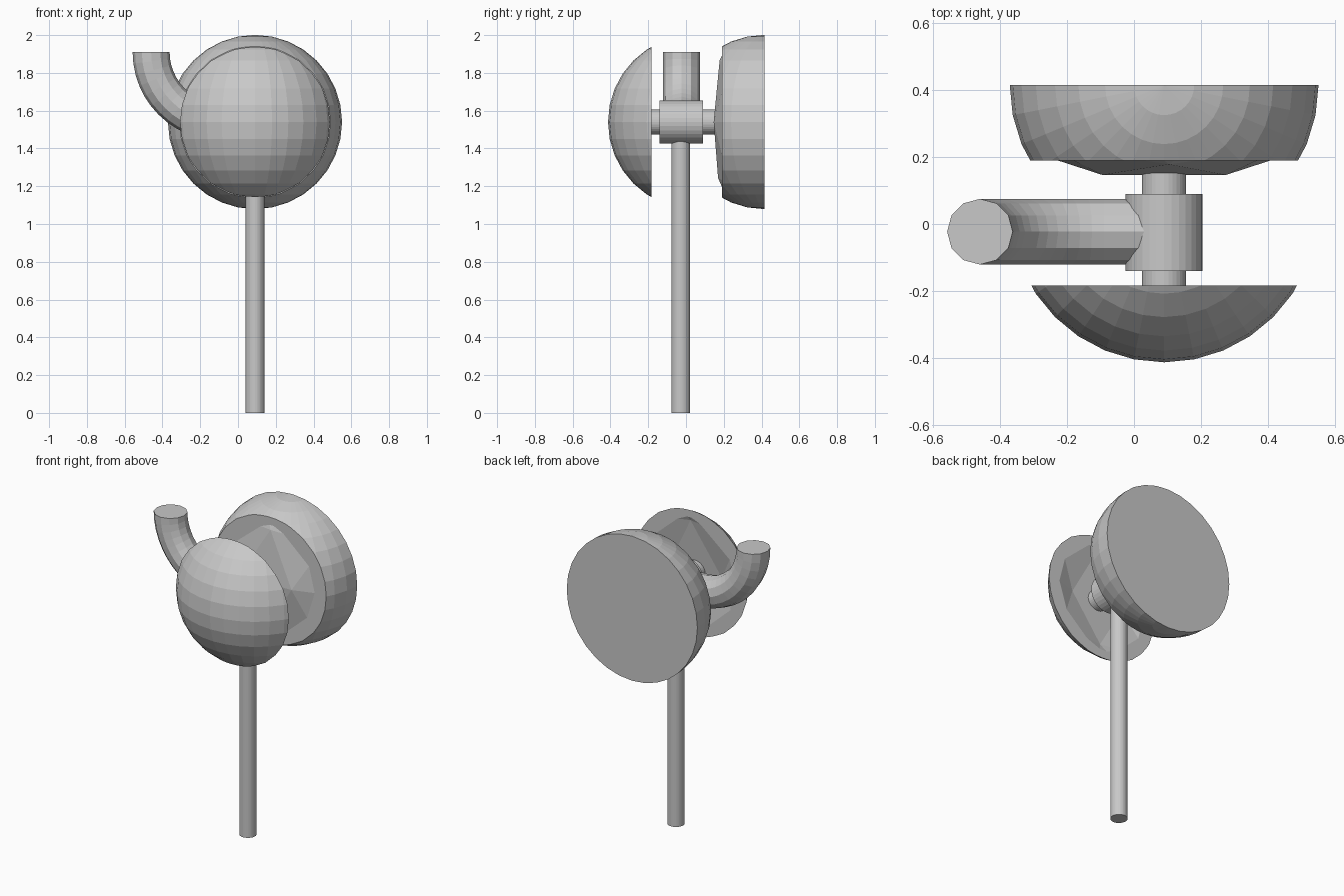
import bpy, bmesh, math
from mathutils import Matrix, Vector

if "Cube" in bpy.data.objects:
    bpy.data.objects.remove(bpy.data.objects["Cube"])

grey = bpy.data.materials.new("plain_grey")
grey.diffuse_color = (0.58, 0.58, 0.58, 1)
grey.use_nodes = True
grey.node_tree.nodes["Principled BSDF"].inputs["Base Color"].default_value = grey.diffuse_color

AX, AZ = 0.09, 1.54          # common axis of both bells and the hub
R = 0.461                    # bell radius


def finish(name, bm):
    bmesh.ops.recalc_face_normals(bm, faces=bm.faces)
    me = bpy.data.meshes.new(name)
    bm.to_mesh(me)
    bm.free()
    me.materials.append(grey)
    ob = bpy.data.objects.new(name, me)
    bpy.context.collection.objects.link(ob)
    return ob


def slice_y(bm, y, keep_front):
    """Cut at a y plane, keep one side and cap the opening."""
    cut = bmesh.ops.bisect_plane(
        bm, geom=bm.verts[:] + bm.edges[:] + bm.faces[:], dist=1e-5,
        plane_co=(0, y, 0), plane_no=(0, 1, 0),
        clear_outer=keep_front, clear_inner=not keep_front)
    edges = [e for e in bm.edges if e.is_boundary]
    if edges:
        bmesh.ops.contextual_create(bm, geom=edges)


def sphere(cy):
    bm = bmesh.new()
    bmesh.ops.create_uvsphere(bm, u_segments=32, v_segments=16, radius=R,
                              matrix=Matrix.Translation((AX, cy, AZ)))
    return bm


def faceted_ball(cy):
    bm = bmesh.new()
    m = Matrix.Translation((AX, cy, AZ)) @ Matrix.Rotation(math.radians(9), 4, 'Z')
    bmesh.ops.create_icosphere(bm, subdivisions=3, radius=1.18, matrix=m)
    return bm


def rod(name, p, q, r, n=32):
    p, q = Vector(p), Vector(q)
    d = q - p
    m = Matrix.Translation((p + q) / 2) @ d.to_track_quat('Z', 'Y').to_matrix().to_4x4()
    bm = bmesh.new()
    bmesh.ops.create_cone(bm, cap_ends=True, segments=n, radius1=r, radius2=r,
                          depth=d.length, matrix=m)
    return finish(name, bm)


# back bell: half sphere with its front cut off
bm = sphere(0.415)
slice_y(bm, 0.415, True)
slice_y(bm, 0.19, False)
finish("back_bell", bm)

# shallow faceted bulge on the back bell
bm = faceted_ball(1.312)
slice_y(bm, 0.20, True)
finish("back_bell_bulge", bm)

# front bell: sphere cap with the matching hollow
bm = sphere(0.048)
slice_y(bm, -0.183, True)
front = finish("front_bell", bm)
cutter = finish("hollow_cutter", faceted_ball(1.312 - 0.373))
cutter.hide_render = True
cutter.hide_viewport = True
mod = front.modifiers.new("hollow", 'BOOLEAN')
mod.operation = 'DIFFERENCE'
mod.solver = 'EXACT'
mod.object = cutter

# axle, hub and stem
rod("axle", (AX, -0.24, AZ), (AX, 0.18, AZ), 0.066)
rod("hub", (AX, -0.14, AZ), (AX, 0.09, AZ), 0.115)
rod("stem", (AX, -0.028, 0), (AX, -0.028, 1.45), 0.05)

# curved spout: quarter bend then a short straight run into the hub
bm = bmesh.new()
N, STEPS, BEND, TUBE = 12, 12, 0.37, 0.098
rings = []
for i in range(STEPS + 2):
    a = math.radians(90) * min(i, STEPS) / STEPS
    out = Vector((-math.cos(a), 0, -math.sin(a)))
    c = Vector((-0.09, -0.023, 1.91)) + out * BEND
    if i > STEPS:
        c.x = AX - 0.02
    rings.append([bm.verts.new(c + out * TUBE * math.cos(t) + Vector((0, TUBE * math.sin(t), 0)))
                  for t in (2 * math.pi * k / N for k in range(N))])
for a, b in zip(rings, rings[1:]):
    for k in range(N):
        j = (k + 1) % N
        bm.faces.new((a[k], a[j], b[j], b[k]))
bm.faces.new(rings[0])
bm.faces.new(rings[-1])
finish("spout", bm)
